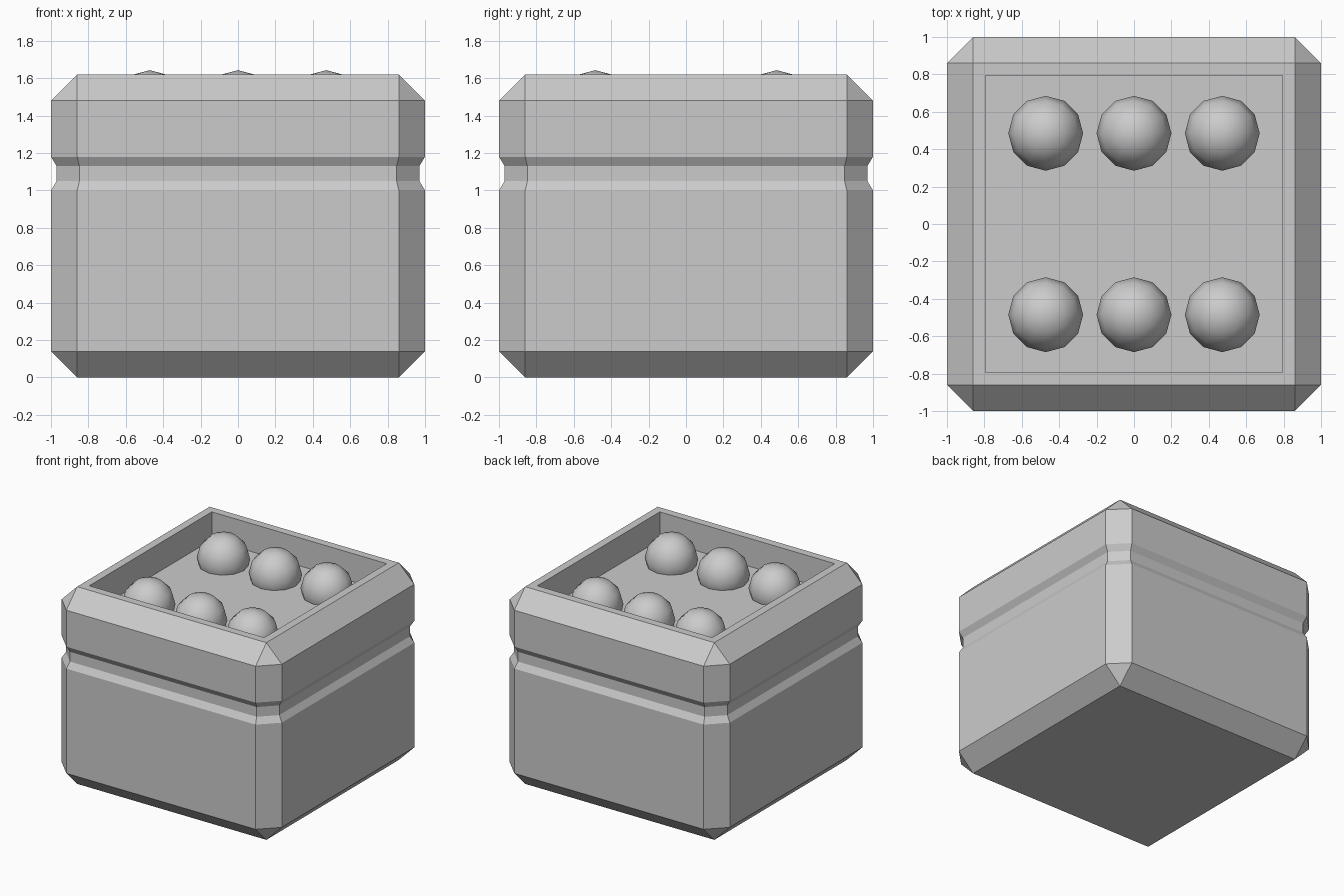
import bpy, bmesh

if "Cube" in bpy.data.objects:
    bpy.data.objects.remove(bpy.data.objects["Cube"])

# Profile rings: (half width, corner cut, height)
RINGS = [
    (0.86, 0, 0), (1, 0.14, 0.14),
    (1, 0.14, 1.0), (0.97, 0.122, 1.05), (0.97, 0.122, 1.13), (1, 0.14, 1.18),
    (1, 0.14, 1.48), (0.86, 0, 1.62),
    (0.795, 0, 1.62), (0.795, 0, 1.39),
]


def add_object(name, bm):
    mesh = bpy.data.meshes.new(name)
    bm.to_mesh(mesh)
    bm.free()
    obj = bpy.data.objects.new(name, mesh)
    bpy.context.collection.objects.link(obj)
    return obj


def add_ring(bm, h, c, z):
    k = h - c
    pts = [(h, -k), (h, k), (k, h), (-k, h), (-h, k), (-h, -k), (-k, -h), (k, -h)]
    return [bm.verts.new((x, y, z)) for x, y in pts]


# Chamfered box with a groove and a recessed top
bm = bmesh.new()
rings = [add_ring(bm, *r) for r in RINGS]
for a, b in zip(rings, rings[1:]):
    for i in range(8):
        j = (i + 1) % 8
        bm.faces.new((a[i], a[j], b[j], b[i]))
bm.faces.new(rings[0][::-1])
bm.faces.new(rings[-1])
bmesh.ops.remove_doubles(bm, verts=bm.verts[:], dist=0.0001)
bmesh.ops.recalc_face_normals(bm, faces=bm.faces[:])
add_object("box", bm)

# Six rounded knobs sitting in the recess
for row, y in enumerate((-0.485, 0.485)):
    for col, x in enumerate((-0.472, 0, 0.472)):
        bm = bmesh.new()
        bmesh.ops.create_uvsphere(bm, u_segments=12, v_segments=6, radius=0.2)
        for f in bm.faces:
            f.smooth = True
        knob = add_object(f"knob_{row}_{col}", bm)
        knob.location = (x, y, 1.443)
